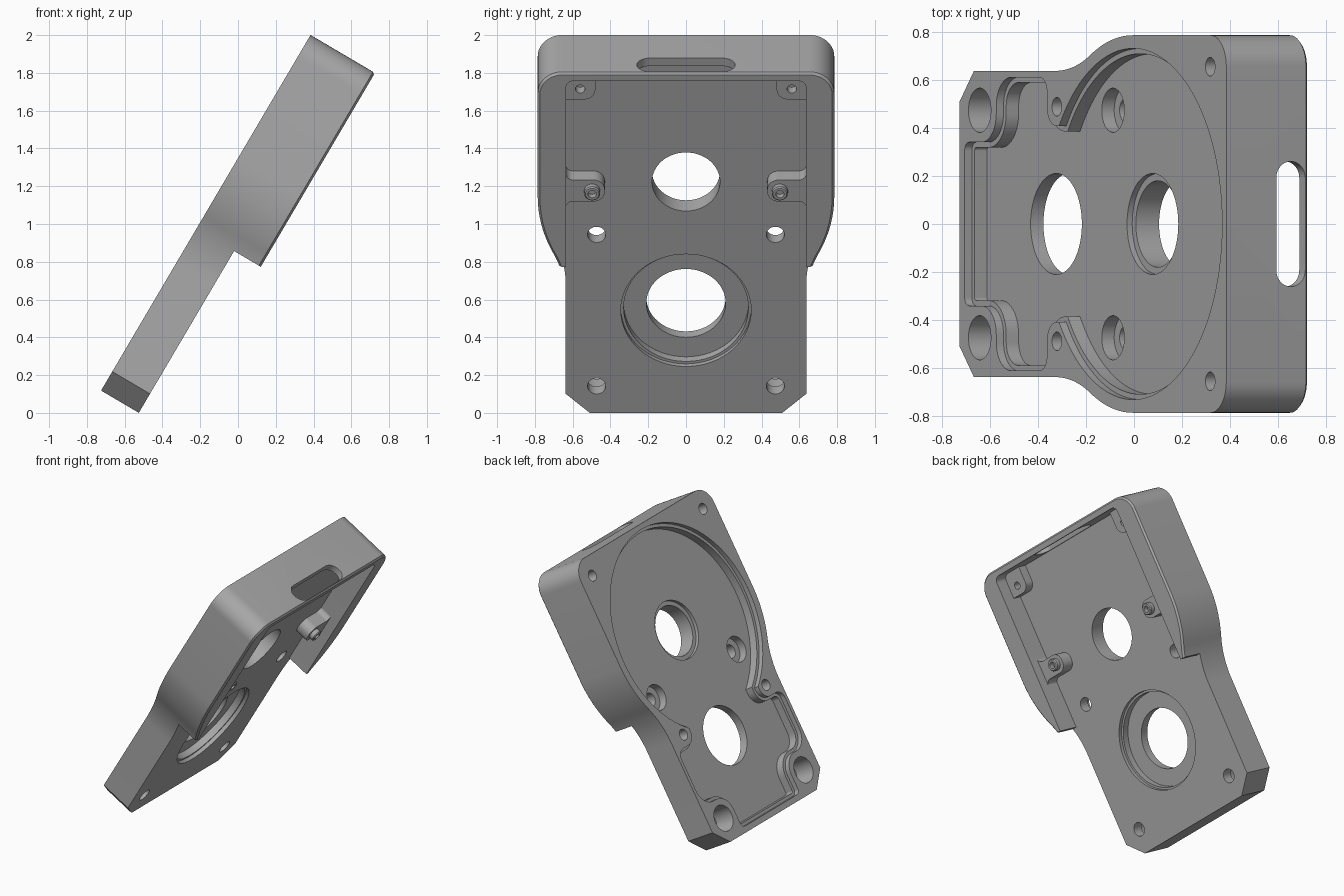
import bpy, bmesh, math
from mathutils import Vector

cube = bpy.data.objects.get("Cube")
if cube:
    bpy.data.objects.remove(cube, do_unlink=True)

metal = bpy.data.materials.new("machined grey")
metal.use_nodes = True
GREY = (0.40, 0.40, 0.40, 1)
metal.diffuse_color = GREY
metal.node_tree.nodes["Principled BSDF"].inputs["Base Color"].default_value = GREY

# Plate frame: u runs up the slope, v across it, d is depth below the upper face
TILT = math.radians(59.5)
C, S = math.cos(TILT), math.sin(TILT)
LENGTH, THIN, THICK, FLOOR = 2.185, 0.232, 0.396, 0.095
STEP_U, HUB_U, LOW_U = 0.994, 1.42, 0.63


def place(u, v, d):
    return Vector((-0.725 + C * u + S * d, v, 0.118 + S * u - C * d))


def arc(cu, cv, r, a0, a1, n):
    return [(cu + r * math.cos(a0 + (a1 - a0) * i / n),
             cv + r * math.sin(a0 + (a1 - a0) * i / n)) for i in range(n + 1)]


def circle(u, v, r, n=64):
    return arc(u, v, r, 0, 2 * math.pi, n)[:-1]


def fillet(points, closed=False, n=10):
    """Round each corner (u, v, radius) of a path."""
    out = []
    for i, (u, v, r) in enumerate(points):
        p = Vector((u, v))
        if r <= 0 or (not closed and i in (0, len(points) - 1)):
            out.append((u, v))
            continue
        a = (Vector(points[i - 1][:2]) - p).normalized()
        b = (Vector(points[(i + 1) % len(points)][:2]) - p).normalized()
        half = a.angle(b) / 2
        mid = p + (a + b).normalized() * (r / math.sin(half))
        s = p + a * (r / math.tan(half)) - mid
        e = p + b * (r / math.tan(half)) - mid
        a0 = math.atan2(s.y, s.x)
        turn = (math.atan2(e.y, e.x) - a0 + math.pi) % (2 * math.pi) - math.pi
        out += arc(mid.x, mid.y, r, a0, a0 + turn, n)
    return out


def mirrored(half):
    return half + [(u, -v) for u, v in reversed(half) if v > 1e-5]


def loft(name, loops):
    """Closed solid through loops of (u, v, d) points."""
    bm = bmesh.new()
    rings = [[bm.verts.new(place(*p)) for p in loop] for loop in loops]
    for lo, hi in zip(rings, rings[1:]):
        for i in range(len(lo)):
            j = (i + 1) % len(lo)
            bm.faces.new((lo[i], lo[j], hi[j], hi[i]))
    bm.faces.new(rings[0][::-1])
    bm.faces.new(rings[-1])
    bmesh.ops.recalc_face_normals(bm, faces=bm.faces)
    mesh = bpy.data.meshes.new(name)
    bm.to_mesh(mesh)
    bm.free()
    ob = bpy.data.objects.new(name, mesh)
    bpy.context.collection.objects.link(ob)
    return ob


def stack(name, layers):
    return loft(name, [[(u, v, d) for u, v in path] for d, path in layers])


def bore(u, v, steps):
    """Stepped round cutter: (radius, start depth, end depth)."""
    layers = []
    for r, d0, d1 in steps:
        layers += [(d0, circle(u, v, r)), (d1, circle(u, v, r))]
    return stack("bore_cutter", layers)


def cut(ob, cutters):
    bpy.context.view_layer.objects.active = ob
    for c in cutters:
        c.hide_render = True
        m = ob.modifiers.new("cut", "BOOLEAN")
        m.operation, m.solver, m.object = "DIFFERENCE", "EXACT", c
        bpy.ops.object.modifier_apply(modifier=m.name)
        bpy.data.objects.remove(c, do_unlink=True)


def finish(ob):
    ob.data.materials.clear()
    ob.data.materials.append(metal)
    bpy.ops.object.select_all(action="DESELECT")
    ob.select_set(True)
    bpy.context.view_layer.objects.active = ob
    bpy.ops.object.shade_smooth_by_angle(angle=math.radians(30))


# Housing outline: chamfered foot, waist blending into round shoulders
def outline(o):
    neck_u, neck_v, neck_r = 0.79, 1.267, 0.63
    to_hub = math.atan2(-neck_v, HUB_U - neck_u)
    half = [(o, 0), (o, 0.51 - o / 2), (0.117, 0.637 - o)]
    half += arc(neck_u, neck_v, neck_r + o, -math.pi / 2, to_hub, 16)
    half += arc(HUB_U, 0, 0.785 - o, to_hub + math.pi, math.pi / 2, 16)[1:]
    half += fillet([(1.5, 0.785 - o, 0), (LENGTH - o, 0.785 - o, 0.13 - o),
                    (LENGTH - o, 0, 0)])
    return mirrored(half)


# Upper recess: round chamber joined to a foot pocket that skirts the bosses
def recess(o):
    r, edge = 0.73 - o, 0.4075 - o
    half = fillet([(0.041 + o, 0, 0), (0.041 + o, 0.34 - o, 0.035 - o),
                   (0.30 + o, 0.34 - o, 0.12 + o), (0.30 + o, 0.61 - o, 0.12 - o),
                   (0.715 - o, 0.61 - o, 0.06 - o), (0.715 - o, edge, 0.08 + o),
                   (HUB_U - math.sqrt(r * r - edge * edge), edge, 0)])
    half += arc(HUB_U, 0, r, math.pi - math.asin(edge / r), 0, 60)[1:]
    return mirrored(half)


housing = stack("housing", [(0, outline(0)), (THICK - 0.012, outline(0)),
                            (THICK, outline(0.012))])

# Underside: thin foot and open pocket between the side walls
under = mirrored(fillet([(-0.2, 0, 0), (-0.2, 1, 0), (STEP_U, 1, 0),
                         (STEP_U, 0.635, 0), (2.136, 0.635, 0.04), (2.136, 0, 0)]))
cutters = [
    stack("recess_cutter", [(-0.05, recess(0)), (0.035, recess(0)),
                            (0.035, recess(0.022)), (FLOOR, recess(0.022))]),
    stack("underside_cutter", [(THIN, under), (0.6, under)]),
    bore(HUB_U, 0, [(0.21, 0.05, 0.12), (0.18, 0.12, 0.3)]),
    bore(LOW_U, 0, [(0.21, 0.05, 0.157), (0.33, 0.157, 0.205), (0.345, 0.205, 0.3)]),
]

# Slot through the top end wall
slot = fillet([(v, d, 0.069) for v, d in
               ((-0.26, 0.241), (0.26, 0.241), (0.26, 0.381), (-0.26, 0.381))], True)
cutters.append(loft("slot_cutter", [[(u, v, d) for v, d in slot] for u in (2.06, 2.3)]))

# Bolt and screw holes on both sides
for s in (1, -1):
    for u, top in ((0.164, -0.05), (1.095, 0.05)):
        cutters.append(bore(u, s * 0.473, [(0.092, top, 0.155), (0.048, 0.155, 0.3)]))
    for u, v in ((0.796, 0.4875), (2.053, 0.654)):
        cutters.append(bore(u, s * v, [(0.039, -0.05, 0.15)]))
cut(housing, cutters)
finish(housing)

# Pocket details: corner pads, side bosses and studs
pad = fillet([(1.966, 0.66, 0), (1.966, 0.48, 0.06), (2.15, 0.48, 0), (2.15, 0.66, 0)], True)
boss = fillet([(1.30, 0.66, 0), (1.30, 0.637, 0), (1.354, 0.637, 0.04),
               (1.354, 0.43, 0.06), (1.486, 0.43, 0.06), (1.486, 0.637, 0.04),
               (1.54, 0.637, 0), (1.54, 0.66, 0)], True)
for s, side in ((1, "back"), (-1, "front")):
    def flip(path):
        return [(u, s * v) for u, v in path]
    corner = stack(side + "_corner_pad", [(0.222, flip(pad)), (0.30, flip(pad))])
    cut(corner, [bore(2.03, s * 0.56, [(0.025, 0.24, 0.4)])])
    finish(corner)
    finish(stack(side + "_side_boss", [(0.222, flip(boss)), (0.326, flip(boss))]))
    stud = stack(side + "_stud", [(0.30, circle(1.42, s * 0.497, 0.042, 32)),
                                  (0.355, circle(1.42, s * 0.497, 0.042, 32)),
                                  (0.362, circle(1.42, s * 0.497, 0.036, 32))])
    cut(stud, [bore(1.42, s * 0.497, [(0.022, 0.32, 0.5)])])
    finish(stud)
